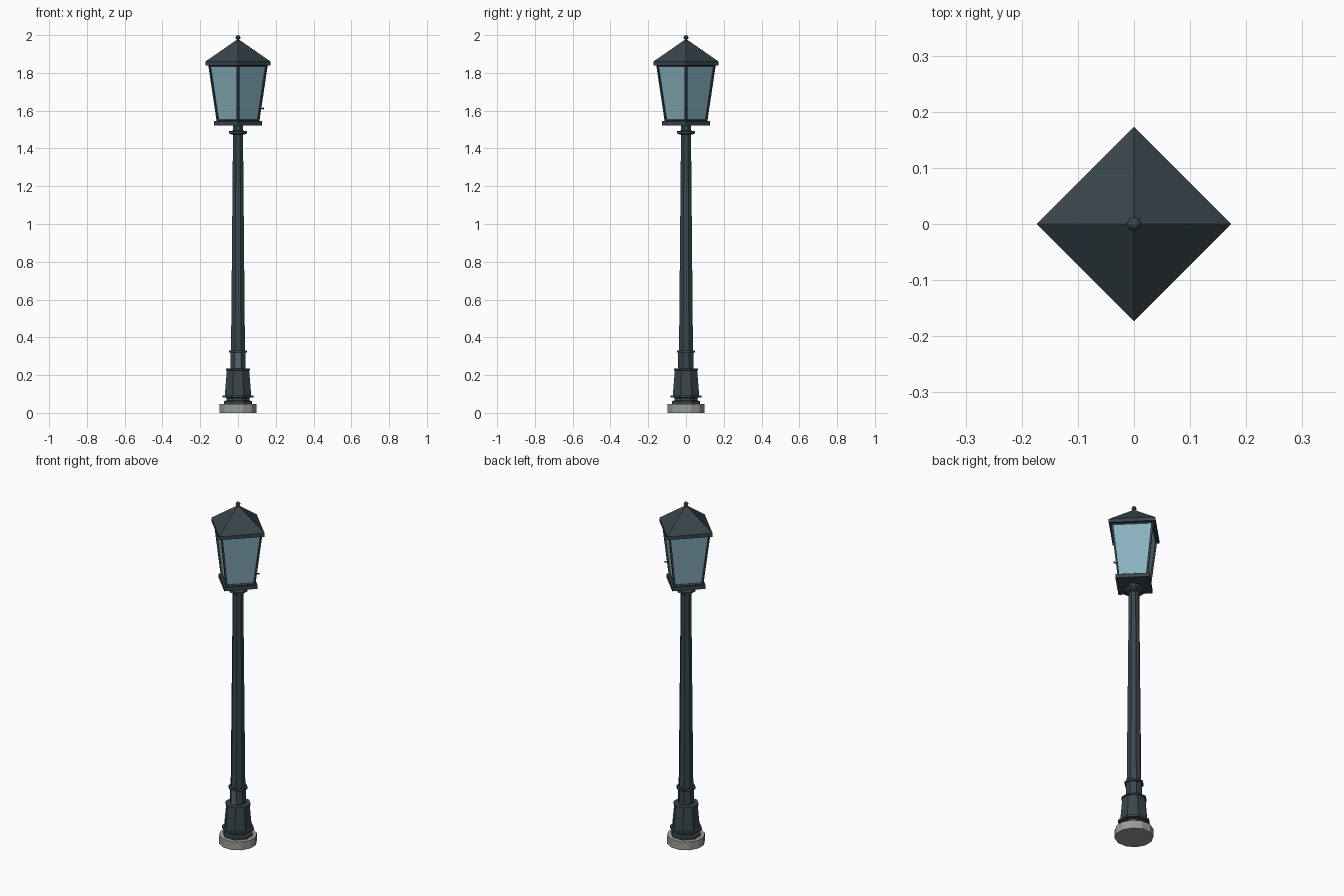
import bpy
import bmesh
from math import pi, cos, sin
from mathutils import Vector

cube = bpy.data.objects.get("Cube")
if cube:
    bpy.data.objects.remove(cube, do_unlink=True)


def material(name, color):
    m = bpy.data.materials.new(name)
    m.use_nodes = True
    m.diffuse_color = (*color, 1)
    m.node_tree.nodes["Principled BSDF"].inputs["Base Color"].default_value = (*color, 1)
    return m


iron = material("dark iron", (0.04, 0.06, 0.07))
glass = material("pale blue glass", (0.25, 0.44, 0.52))
concrete = material("concrete", (0.33, 0.33, 0.31))
steel = material("grey steel", (0.11, 0.14, 0.16))


def finish(name, bm, mat):
    bmesh.ops.recalc_face_normals(bm, faces=bm.faces)
    mesh = bpy.data.meshes.new(name)
    bm.to_mesh(mesh)
    bm.free()
    mesh.materials.append(mat)
    ob = bpy.data.objects.new(name, mesh)
    bpy.context.collection.objects.link(ob)
    return ob


def turned(name, profile, mat, sides=8, flat_front=True):
    """Stack polygon rings from (radius, height) pairs; flat_front radii are half widths."""
    bm = bmesh.new()
    start = pi / sides if flat_front else 0
    scale = 1 / cos(pi / sides) if flat_front else 1
    rings = []
    for r, z in profile:
        angles = [start + pi / 2 + 2 * pi * i / sides for i in range(sides)]
        rings.append([bm.verts.new((r * scale * cos(a), r * scale * sin(a), z)) for a in angles])
    for low, high in zip(rings, rings[1:]):
        for i in range(sides):
            j = (i + 1) % sides
            bm.faces.new((low[i], low[j], high[j], high[i]))
    bm.faces.new(rings[0][::-1])
    bm.faces.new(rings[-1])
    return finish(name, bm, mat)


def box(name, center, size, mat):
    bm = bmesh.new()
    bmesh.ops.create_cube(bm, size=1)
    bmesh.ops.scale(bm, vec=size, verts=bm.verts)
    bmesh.ops.translate(bm, vec=center, verts=bm.verts)
    return finish(name, bm, mat)


def bar(name, a, b, radius, mat, sides=4):
    """Straight bar between two points."""
    a, b = Vector(a), Vector(b)
    bm = bmesh.new()
    bmesh.ops.create_cone(bm, cap_ends=True, segments=sides, radius1=radius,
                          radius2=radius, depth=(b - a).length)
    ob = finish(name, bm, mat)
    ob.location = (a + b) / 2
    ob.rotation_mode = 'QUATERNION'
    ob.rotation_quaternion = (b - a).to_track_quat('Z', 'Y')
    return ob


# Footing and stepped pedestal
turned("footing", [(0.098, 0), (0.098, 0.048)], concrete, sides=12)
turned("pedestal", [(0.074, 0.048), (0.074, 0.062), (0.06, 0.066), (0.06, 0.08),
                    (0.081, 0.081), (0.081, 0.092), (0.07, 0.093), (0.059, 0.225),
                    (0.064, 0.226), (0.064, 0.234), (0.039, 0.235)], iron)

# Shaft, rings and access door
turned("lower_shaft", [(0.04, 0.23), (0.04, 0.325)], iron)
turned("lower_ring", [(0.048, 0.319), (0.048, 0.331)], iron)
turned("shaft", [(0.037, 0.325), (0.026, 1.53)], iron)
turned("upper_collar", [(0.036, 1.474), (0.048, 1.48), (0.048, 1.491), (0.03, 1.494)], iron)
box("access_door", (0, -0.0405, 0.278), (0.031, 0.005, 0.08), steel)

# Lantern, with its corners on the axes
Z0, Z1, R0, R1 = 1.543, 1.845, 0.106, 0.151
turned("lantern_floor", [(0.127, 1.522), (0.127, 1.544)], iron, 4, False)
turned("lantern_glass", [(R0 - 0.004, Z0), (R1 - 0.004, Z1)], glass, 4, False)
corners = [(1, 0), (0, 1), (-1, 0), (0, -1)]
for i, (x, y) in enumerate(corners):
    nx, ny = corners[(i + 1) % 4]
    bar(f"corner_post_{i + 1}", (x * R0, y * R0, Z0), (x * R1, y * R1, Z1), 0.007, iron)
    for label, r, z in (("bottom", R0, Z0 + 0.004), ("top", R1, Z1 - 0.006)):
        bar(f"{label}_rail_{i + 1}", (x * r, y * r, z), (nx * r, ny * r, z), 0.006, iron)

# Latch on the left corner
bar("latch_stem", (0.115, 0, 1.612), (0.131, 0, 1.612), 0.002, iron, 6)
bar("latch_knob", (0.129, 0, 1.612), (0.137, 0, 1.612), 0.005, iron, 6)

# Roof and finial
turned("roof", [(0.173, 1.84), (0.173, 1.86), (0.004, 1.977)], iron, 4, False)
bm = bmesh.new()
bmesh.ops.create_uvsphere(bm, u_segments=8, v_segments=6, radius=0.013)
bmesh.ops.translate(bm, vec=(0, 0, 1.987), verts=bm.verts)
finish("finial", bm, iron)
